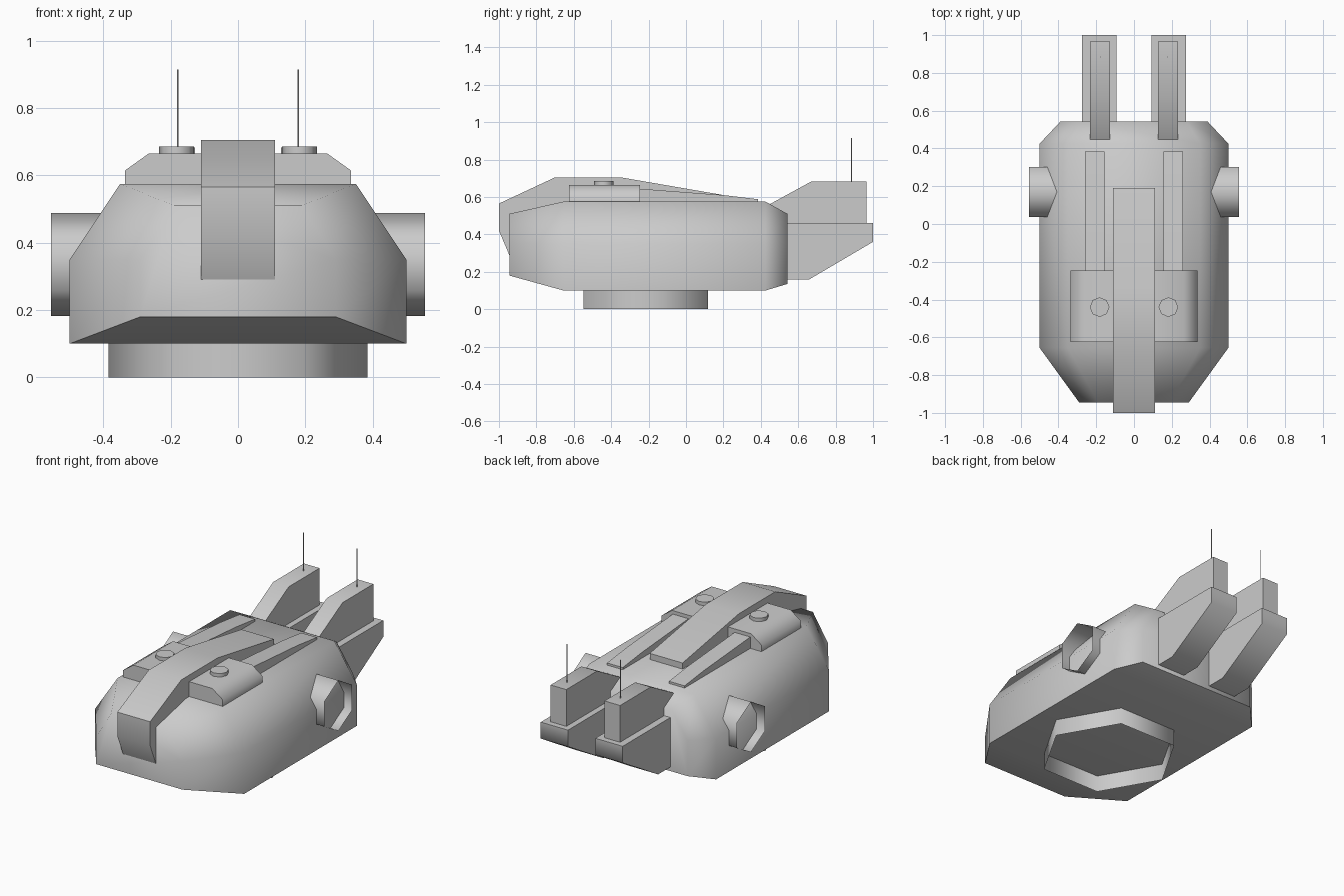
import bpy, bmesh, math
from mathutils import Matrix, Vector

if "Cube" in bpy.data.objects:
    bpy.data.objects.remove(bpy.data.objects["Cube"])

grey = bpy.data.materials.new("plain grey")
grey.use_nodes = True
colour = (0.6, 0.6, 0.6, 1)
grey.diffuse_color = colour
grey.node_tree.nodes["Principled BSDF"].inputs["Base Color"].default_value = colour


def finish(name, bm, mirrored=False):
    """Turn a bmesh into a smooth-shaded object, optionally mirrored across x."""
    bmesh.ops.recalc_face_normals(bm, faces=bm.faces)
    mesh = bpy.data.meshes.new(name)
    bm.to_mesh(mesh)
    bm.free()
    mesh.materials.append(grey)
    obj = bpy.data.objects.new(name, mesh)
    bpy.context.collection.objects.link(obj)
    bpy.ops.object.select_all(action='DESELECT')
    obj.select_set(True)
    bpy.context.view_layer.objects.active = obj
    bpy.ops.object.shade_smooth_by_angle(angle=math.radians(61))
    if mirrored:
        obj.modifiers.new("mirror", 'MIRROR').use_mirror_merge = False
    return obj


def loft(name, rings, mirrored=False):
    """Bridge matching cross-sections and cap both ends."""
    bm = bmesh.new()
    loops = [[bm.verts.new(p) for p in ring] for ring in rings]
    n = len(loops[0])
    for a, b in zip(loops, loops[1:]):
        for i in range(n):
            j = (i + 1) % n
            bm.faces.new((a[i], a[j], b[j], b[i]))
    bm.faces.new(loops[0])
    bm.faces.new(loops[-1])
    return finish(name, bm, mirrored)


def side_slab(name, profile, x0, x1, mirrored=False):
    """Extrude a (y, z) profile from x0 to x1."""
    return loft(name, [[(x, y, z) for y, z in profile] for x in (x0, x1)], mirrored)


def tube(name, sides, radius, height, matrix, capped=False, mirrored=False):
    bm = bmesh.new()
    bmesh.ops.create_cone(bm, cap_ends=capped, segments=sides, radius1=radius,
                          radius2=radius, depth=height, matrix=matrix)
    return finish(name, bm, mirrored)


def hull_section(y, low, mid, high, half, top_half):
    right = [(half, low), (half, mid), (top_half, high)]
    left = [(-x, z) for x, z in reversed(right)]
    return [(x, y, z) for x, z in right + left]


# Hull with tapered nose and tail
loft("hull", [
    hull_section(-0.945, 0.18, 0.35, 0.51, 0.29, 0.19),
    hull_section(-0.655, 0.10, 0.35, 0.575, 0.50, 0.35),
    hull_section(0.425, 0.10, 0.35, 0.575, 0.50, 0.35),
    hull_section(0.542, 0.135, 0.35, 0.51, 0.39, 0.28),
])

# Central spine over the nose
side_slab("spine", [(-0.945, 0.29), (-1.0, 0.42), (-1.0, 0.565), (-0.70, 0.705),
                    (-0.35, 0.705), (0.19, 0.612), (0.19, 0.55), (-0.66, 0.55),
                    (-0.90, 0.49), (-0.90, 0.29)], -0.11, 0.11)

# Chamfered roof boxes, with rails running back from them
box = [(0.09, 0.57), (0.335, 0.57), (0.335, 0.615), (0.265, 0.665), (0.09, 0.665)]
loft("roof_box", [[(x, y, z) for x, z in box] for y in (-0.625, -0.245)], True)
side_slab("roof_rail", [(-0.26, 0.56), (-0.26, 0.645), (0.2, 0.61), (0.385, 0.588),
                        (0.385, 0.56)], 0.155, 0.26, True)
tube("roof_hatch", 8, 0.052, 0.04, Matrix.Translation((0.182, -0.44, 0.666)), True, True)

# Rear engine pods, fins and antennas
side_slab("engine_pod", [(0.40, 0.46), (1.0, 0.46), (1.0, 0.36), (0.66, 0.16),
                         (0.40, 0.16)], 0.092, 0.275, True)
side_slab("tail_fin", [(0.445, 0.44), (0.445, 0.56), (0.67, 0.683), (0.965, 0.683),
                       (0.965, 0.44)], 0.128, 0.233, True)
tube("antenna", 6, 0.0025, 0.25, Matrix.Translation((0.179, 0.885, 0.79)), True, True)

# Open hexagonal collars: one underneath, one on each side
upright = Matrix.Translation((0, -0.215, 0.06)) @ Matrix.Rotation(math.pi / 2, 4, 'Z')
tube("base_collar", 6, 0.385, 0.12, upright)
sideways = (Matrix.Translation((0.455, 0.17, 0.335))
            @ Matrix.Rotation(math.pi / 2, 4, 'Y') @ Matrix.Rotation(math.pi / 2, 4, 'Z'))
tube("side_collar", 6, 0.153, 0.2, sideways, False, True)
